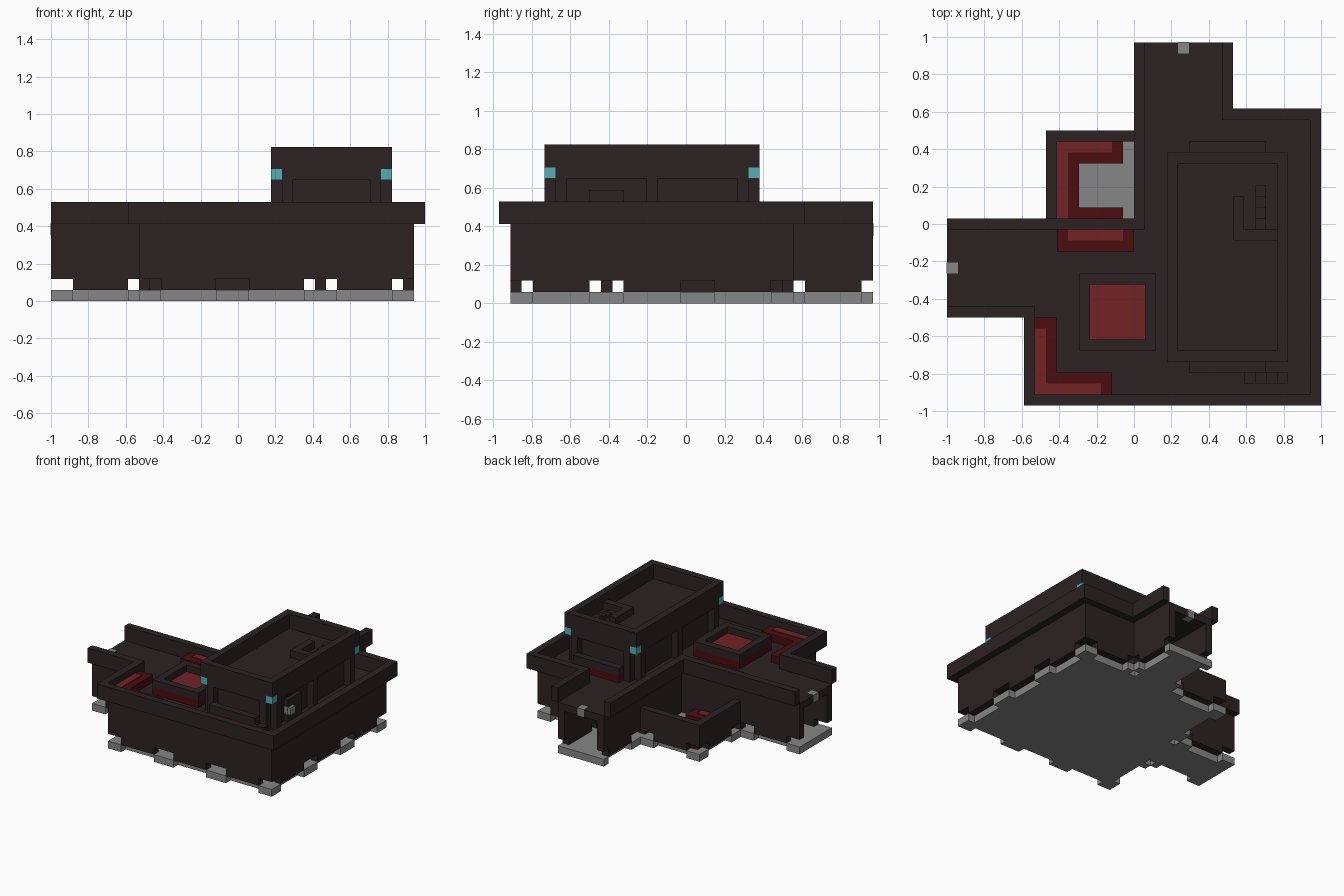
import bpy, bmesh
from mathutils import Vector

cube = bpy.data.objects.get("Cube")
if cube:
    bpy.data.objects.remove(cube, do_unlink=True)

U = 1 / 17  # one block


def material(name, rgb):
    m = bpy.data.materials.new(name)
    m.use_nodes = True
    m.diffuse_color = (*rgb, 1)
    m.node_tree.nodes["Principled BSDF"].inputs["Base Color"].default_value = (*rgb, 1)
    return m


BROWN = material("dark brown", (0.025, 0.016, 0.016))
GREY = material("stone grey", (0.24, 0.24, 0.24))
RED = material("red", (0.17, 0.016, 0.018))
MAROON = material("dark red", (0.072, 0.004, 0.005))
CYAN = material("cyan glow", (0.09, 0.43, 0.46))


def part(name, mat, boxes):
    """Join boxes (x0, x1, y0, y1, z0, z1 in blocks) into one object."""
    bm = bmesh.new()
    for x0, x1, y0, y1, z0, z1 in boxes:
        low, high = Vector((x0, y0, z0)), Vector((x1, y1, z1))
        verts = bmesh.ops.create_cube(bm, size=1)["verts"]
        for v in verts:
            v.co = (low + (v.co + Vector((.5, .5, .5))) * (high - low)) * U
    me = bpy.data.meshes.new(name)
    bm.to_mesh(me)
    bm.free()
    me.materials.append(mat)
    ob = bpy.data.objects.new(name, me)
    bpy.context.collection.objects.link(ob)


def strip(a, b, n, s, e, depth, z0, z1):
    """Box along the edge a-b from s to e, reaching depth along n."""
    d = (b - a).normalized()
    p, q = a + d * s, a + d * e + n * depth
    return (min(p.x, q.x), max(p.x, q.x), min(p.y, q.y), max(p.y, q.y), z0, z1)


# Wall outline, counter-clockwise; each edge lists its base notches
outline = [
    ((-17, -7.5), [(0, 2), (7, 8)]),
    ((-9, -7.5), [(0, 1), (6, 8)]),
    ((-9, -15.5), [(0, 2), (7, 10), (15, 18), (23, 25)]),
    ((16, -15.5), [(0, 2), (7, 10), (15, 18), (23, 25)]),
    ((16, 9.5), [(0, 2), (7, 8)]),
    ((8, 9.5), [(0, 1), (6, 7)]),
    ((8, 16.5), None),
    ((1, 16.5), [(0, 1), (6, 9)]),
    ((1, -.5), [(9, 11), (16, 18)]),
    ((-17, -.5), None),
]
pts = [Vector(p) for p, _ in outline]
count = len(pts)
walls, parapet, blocks = [], [], []
for i, (_, notches) in enumerate(outline):
    if notches is None:
        continue  # open wing end
    a, b = pts[i], pts[(i + 1) % count]
    d = (b - a).normalized()
    length = (b - a).length
    n = Vector((d.y, -d.x))

    def corner(j):
        before, after = pts[j] - pts[j - 1], pts[(j + 1) % count] - pts[j]
        if outline[j][1] is None or outline[j - 1][1] is None:
            return 0
        return 1 if before.cross(after) > 0 else -1

    c0, c1 = corner(i), corner((i + 1) % count)
    parapet.append(strip(a, b, n, -max(c0, 0), length + max(c1, 0), 1, 7, 9))
    s, e = min(c0, 0), length - min(c1, 0)
    walls.append(strip(a, b, n, s, e, -1, 2, 6))
    for g0, g1 in notches:
        walls.append(strip(a, b, n, s, g0, -1, 1, 2)) if g0 > s else None
        blocks.append(strip(a, b, n, g0, g1, -1, 0, 1))
        s = g1
    if e > s:
        walls.append(strip(a, b, n, s, e, -1, 1, 2))
part("ground_walls", BROWN, walls)
part("terrace_parapet", BROWN, parapet)
part("foundation_blocks", GREY, blocks)

# Ground floor slab, set back between the foundation blocks
part("ground_floor", GREY, [
    (-8, 15, -14.5, -1.5, 0, 1), (2, 15, -1.5, 8.5, 0, 1),
    (-17, -8, -6.5, -1.5, 0, 1), (2, 7, 8.5, 16.5, 0, 1),
    (-7, 2, -1.5, 7.5, 0, 1),
    (-8, -6, 6.5, 8.5, 0, 1), (-1, 1, 7.5, 8.5, 0, 1), (-8, -7, -.5, 1.5, 0, 1)])

# Terrace deck
part("terrace_deck", BROWN, [
    (-9, 16, -15.5, -.5, 6, 7), (1, 16, -.5, 9.5, 6, 7),
    (-17, -9, -7.5, -.5, 6, 7), (1, 8, 9.5, 16.5, 6, 7)])
e = 0.04
part("entrance_lamps", GREY, [
    (4, 5, 15.5, 16.5 + e, 6 - e, 7 + e), (-17 - e, -16, -4.5, -3.5, 6 - e, 7 + e)])

# Courtyard walls
part("courtyard_walls", BROWN, [
    (-8, -7, 1.5, 6.5, 1, 2), (-6, -1, 7.5, 8.5, 1, 2),
    (-8, -7, -.5, 8.5, 2, 5), (-8, 1, 7.5, 8.5, 2, 5)])


def bench(name, seat, cushion, z):
    part(name, MAROON, [(*r, z, z + 1) for r in seat])
    part(name + "_cushion", RED, [(*r, z + 1, z + 1.1) for r in cushion])


# Benches
bench("courtyard_bench",
      [(-7, -5, -.5, 7.5), (-5, -1, 5.5, 7.5), (-5, -1, -.5, 1.5)],
      [(-7, -6, -.5, 7.5), (-6, -2, 6.5, 7.5), (-6, -2, -.5, .5)], 1)
bench("terrace_corner_bench",
      [(-9, -7, -15.5, -8.5), (-7, -2, -15.5, -13.5)],
      [(-9, -8, -15.5, -9.5), (-8, -3, -15.5, -14.5)], 7)
bench("terrace_wall_bench", [(-7, 0, -2.5, -.5)], [(-6, -1, -1.5, -.5)], 7)


def ring(x0, x1, y0, y1, z0, z1):
    return [(x0, x1, y0, y0 + 1, z0, z1), (x0, x1, y1 - 1, y1, z0, z1),
            (x0, x0 + 1, y0 + 1, y1 - 1, z0, z1), (x1 - 1, x1, y0 + 1, y1 - 1, z0, z1)]


# Square planter on the terrace
part("planter_base", MAROON, [(-5, 2, -11.5, -4.5, 7, 8)])
part("planter_rim", BROWN, ring(-5, 2, -11.5, -4.5, 8, 9))
part("planter_bed", RED, [(-4, 1, -10.5, -5.5, 8, 8.1)])

# Tower: upper band, roof, recessed core and window piers
tower = ring(3, 14, -12.5, 6.5, 12, 14)
tower += [(4, 13, -12.5, 6.5, 11, 12), (3, 14, -11.5, 5.5, 11, 12)]
tower += [(4, 13, -11.5, 5.5, 7, 11)]
for y in (-12.5, 5.5):
    tower += [(x, x + 1, y, y + 1, 7, 11) for x in (4, 12)]
for x in (3, 13):
    tower += [(x, x + 1, y, y + 1, 7, 11) for y in (-11.5, -3.5, 4.5)]
part("tower", BROWN, tower)
part("tower_lamps", CYAN, [
    (x, x + 1, y, y + 1, 11, 12) for x in (3, 13) for y in (-12.5, 5.5)])

# Window boxes and window seat
part("window_box_base", MAROON, [(5, 12, y, y + 1, 7, 8) for y in (-13.5, 6.5)])
part("window_box_rim", BROWN, [(5, 12, y, y + 1, 8, 9) for y in (-13.5, 6.5)])
part("window_seat", BROWN, [(13, 13.6, -8.5, -5.5, 7, 10)])
part("side_lamp", GREY, [(13, 14, -8.5, -7.5, 8, 9)])

# Steps and roof stairwell wall
part("terrace_steps", BROWN, [
    (10 + i, 11 + i, -14.5, -13.5, 7, 7.4 + .4 * i) for i in range(4)])
part("roof_stairwell", BROWN, [(9, 10, -1.5, 2.5, 12, 13), (10, 13, -1.5, -.5, 12, 13)]
     + [(11, 12, i - .5, i + .5, 12, 12.2 + .2 * i) for i in range(4)])
